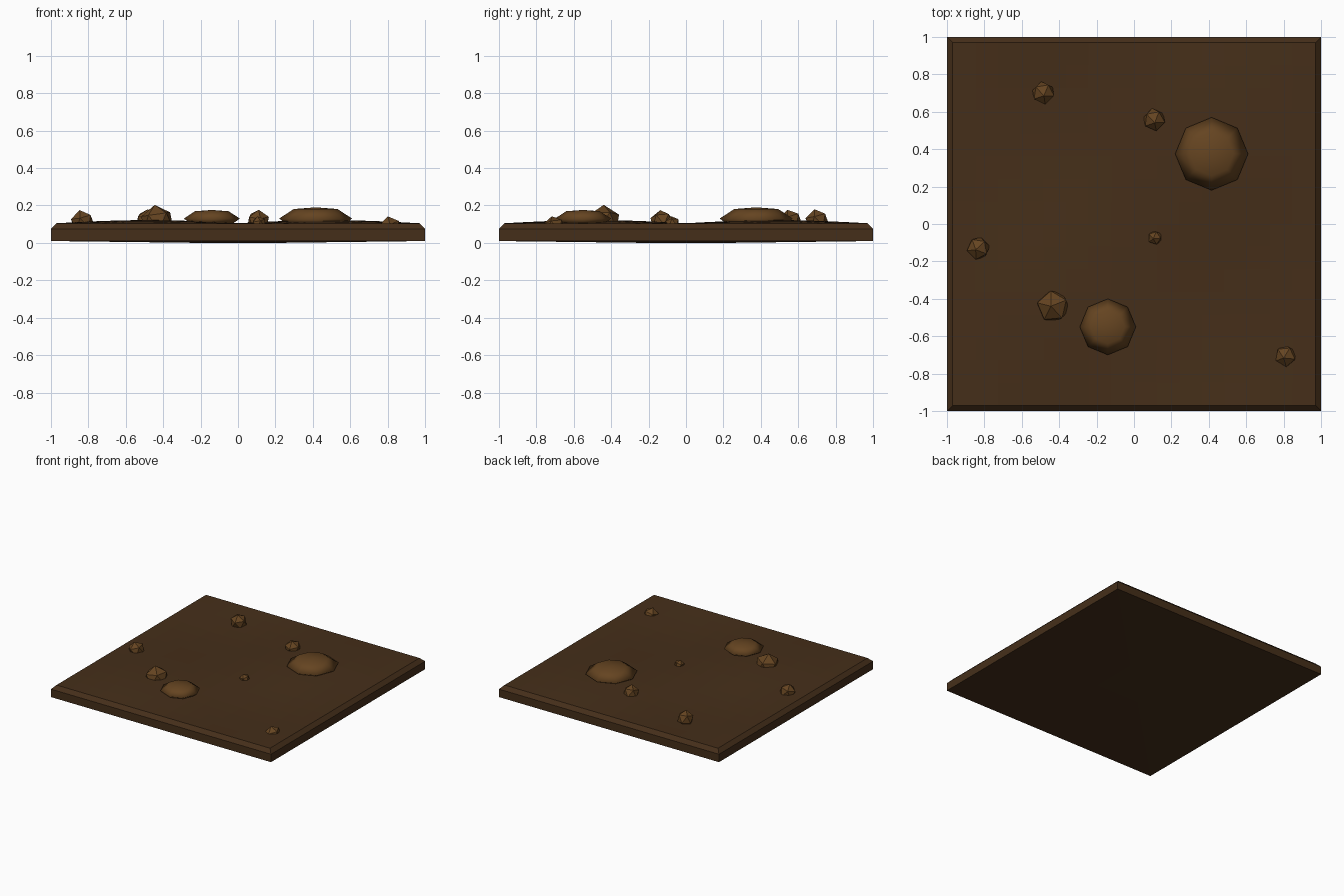
import bpy, bmesh, math, random
from mathutils import Matrix, Euler

if "Cube" in bpy.data.objects:
    bpy.data.objects.remove(bpy.data.objects["Cube"])

random.seed(4)


def material(name, rgb):
    m = bpy.data.materials.new(name)
    m.diffuse_color = (*rgb, 1)
    m.use_nodes = True
    m.node_tree.nodes["Principled BSDF"].inputs["Base Color"].default_value = m.diffuse_color
    return m


soil = material("dark_soil", (0.06, 0.028, 0.01))
clod = material("light_soil", (0.13, 0.058, 0.015))


def finish(bm, name, mat, smooth=False):
    bmesh.ops.recalc_face_normals(bm, faces=bm.faces)
    me = bpy.data.meshes.new(name)
    bm.to_mesh(me)
    bm.free()
    me.materials.append(mat)
    for p in me.polygons:
        p.use_smooth = smooth
    ob = bpy.data.objects.new(name, me)
    bpy.context.collection.objects.link(ob)
    return ob


def extrude_rim(bm, edges, scale, z):
    ret = bmesh.ops.extrude_edge_only(bm, edges=edges)["geom"]
    for v in (g for g in ret if isinstance(g, bmesh.types.BMVert)):
        v.co = (v.co.x * scale, v.co.y * scale, z)
    return [g for g in ret if isinstance(g, bmesh.types.BMEdge)]


# Ground slab: gently rolling top, chamfered rim, slightly bowed underside
bm = bmesh.new()
bmesh.ops.create_grid(bm, x_segments=16, y_segments=16, size=0.97)
for v in bm.verts:
    x, y = v.co.x / 0.97, v.co.y / 0.97
    v.co.z = 0.105 + 0.017 * math.sin(math.pi * x) * math.sin(math.pi * y)
rim = [e for e in bm.edges if e.is_boundary]
rim = extrude_rim(bm, rim, 1 / 0.97, 0.075)
rim = extrude_rim(bm, rim, 1, 0.01)
rim = extrude_rim(bm, rim, 0.2, 0.0)
bmesh.ops.holes_fill(bm, edges=rim, sides=0)
finish(bm, "ground_slab", soil)


# Low eight-sided mounds
def mound(name, x, y, r, top):
    bm = bmesh.new()
    mid, h = 0.13, top - 0.13
    rings = []
    for rr, z in ((0.7, mid - 0.7 * h), (1, mid), (0.6, mid + 0.85 * h)):
        rings.append([bm.verts.new((x + r * rr * math.cos(i * math.pi / 4),
                                    y + r * rr * math.sin(i * math.pi / 4), z))
                      for i in range(8)])
    peak = bm.verts.new((x, y, top))
    for i in range(8):
        j = (i + 1) % 8
        for a, b in zip(rings, rings[1:]):
            bm.faces.new((a[i], a[j], b[j], b[i]))
        bm.faces.new((rings[-1][i], rings[-1][j], peak))
    bm.faces.new(rings[0][::-1])
    finish(bm, name, clod, True)


mound("large_mound", 0.415, 0.375, 0.195, 0.19)
mound("small_mound", -0.14, -0.55, 0.15, 0.176)

# Faceted pebbles: x, y, radius, top height
pebbles = [(-0.485, 0.70, 0.064, 0.18), (0.108, 0.558, 0.063, 0.177),
           (-0.832, -0.13, 0.064, 0.175), (-0.432, -0.44, 0.092, 0.203),
           (0.112, -0.073, 0.04, 0.142), (0.812, -0.705, 0.062, 0.142)]
for n, (x, y, r, top) in enumerate(pebbles, 1):
    bm = bmesh.new()
    rot = Euler((random.uniform(-.25, .25), random.uniform(-.25, .25),
                 random.uniform(0, 6))).to_matrix().to_4x4()
    bmesh.ops.create_icosphere(bm, subdivisions=1, radius=r, matrix=rot)
    lift = top - max(v.co.z for v in bm.verts)
    bmesh.ops.transform(bm, matrix=Matrix.Translation((x, y, lift)), verts=bm.verts)
    finish(bm, f"pebble_{n}", clod)
